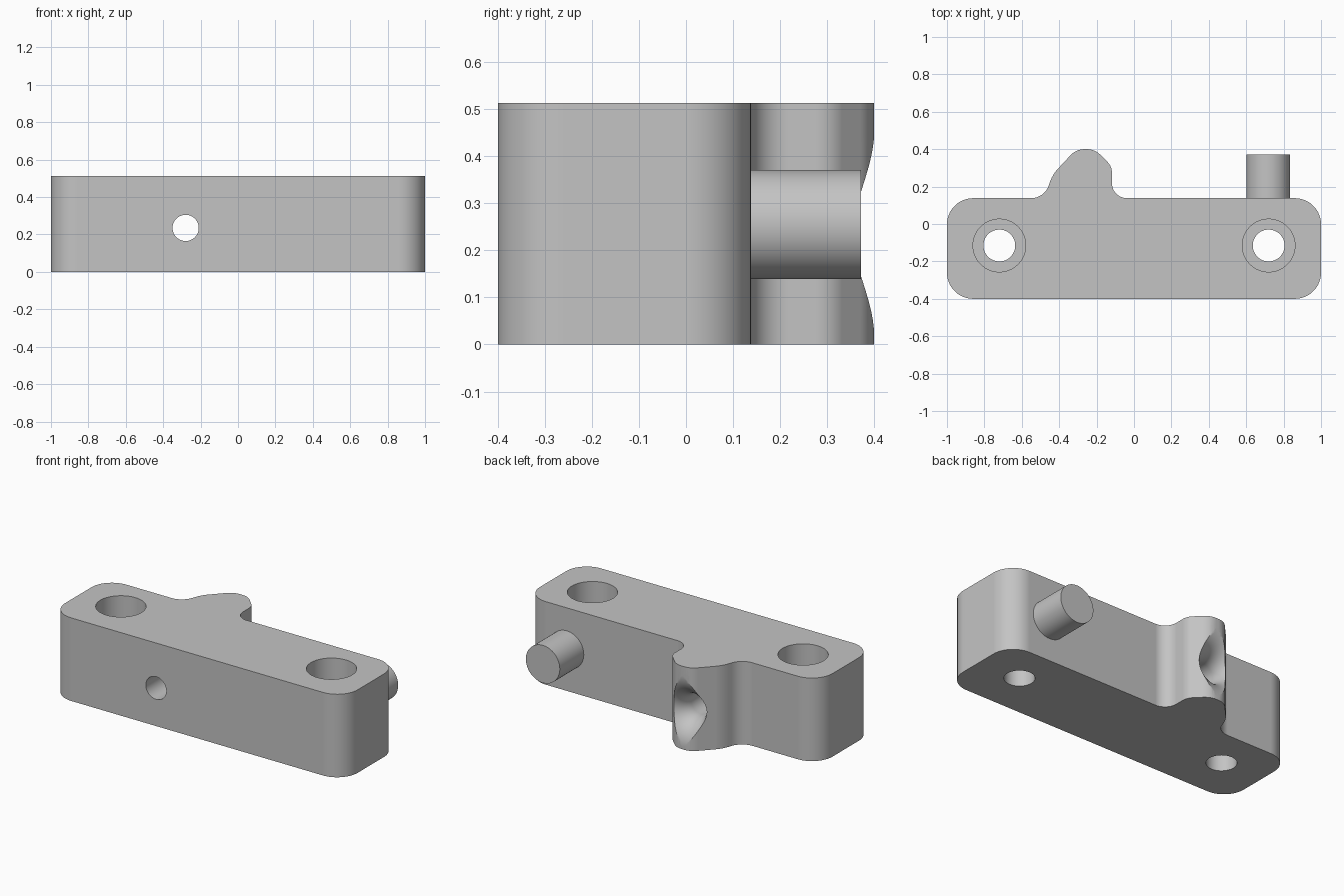
import bpy, bmesh, math
from mathutils import Matrix, Vector

cube = bpy.data.objects.get("Cube")
if cube:
    bpy.data.objects.remove(cube, do_unlink=True)

HEIGHT = 0.513
GREY = (0.55, 0.55, 0.55, 1)
grey = bpy.data.materials.new("plain_grey")
grey.use_nodes = True
grey.diffuse_color = GREY
shader = next(n for n in grey.node_tree.nodes if n.type == 'BSDF_PRINCIPLED')
shader.inputs["Base Color"].default_value = GREY


def make_object(name, bm):
    bmesh.ops.recalc_face_normals(bm, faces=bm.faces)
    mesh = bpy.data.meshes.new(name)
    bm.to_mesh(mesh)
    bm.free()
    mesh.materials.append(grey)
    ob = bpy.data.objects.new(name, mesh)
    bpy.context.collection.objects.link(ob)
    return ob


def rounded_outline(corners, steps=12):
    """Replace each (x, y, radius) corner with a tangent arc."""
    pts = []
    for i, (x, y, r) in enumerate(corners):
        p = Vector((x, y))
        a = (Vector(corners[i - 1][:2]) - p).normalized()
        b = (Vector(corners[(i + 1) % len(corners)][:2]) - p).normalized()
        half = a.angle(b) / 2
        centre = p + (a + b).normalized() * r / math.sin(half)
        start = p + a * r / math.tan(half) - centre
        end = p + b * r / math.tan(half) - centre
        turn = math.atan2(start.x * end.y - start.y * end.x, start.dot(end))
        for k in range(steps + 1):
            pts.append(centre + Matrix.Rotation(turn * k / steps, 2) @ start)
    return pts


def lathe(name, profile, place, sides=64):
    """Spin (radius, height) points into a capped solid."""
    bm = bmesh.new()
    rings = []
    for r, h in profile:
        rings.append([bm.verts.new((r * math.cos(math.tau * k / sides),
                                    r * math.sin(math.tau * k / sides), h))
                      for k in range(sides)])
    for lo, hi in zip(rings, rings[1:]):
        for k in range(sides):
            n = (k + 1) % sides
            bm.faces.new((lo[k], lo[n], hi[n], hi[k]))
    bm.faces.new(rings[0][::-1])
    bm.faces.new(rings[-1])
    bm.transform(place)
    return make_object(name, bm)


def along_y(x, z):
    return Matrix.Translation((x, 0, z)) @ Matrix.Rotation(-math.pi / 2, 4, 'X')


def finish(ob):
    bpy.ops.object.select_all(action='DESELECT')
    ob.select_set(True)
    bpy.context.view_layer.objects.active = ob
    for mod in list(ob.modifiers):
        bpy.ops.object.modifier_apply(modifier=mod.name)
    bpy.ops.object.shade_smooth_by_angle(angle=math.radians(30))
    ob.modifiers.new("even_normals", 'WEIGHTED_NORMAL').keep_sharp = True


# Block with a rounded lobe on its back
BACK = 0.138
outline = rounded_outline([
    (-1, -0.4, 0.14), (1, -0.4, 0.14), (1, BACK, 0.14),
    (-0.118, BACK, 0.08), (-0.118, 0.308, 0.08),
    (-0.21, 0.4, 0.1), (-0.309, 0.4, 0.1),
    (-0.435, 0.265, 0.2), (-0.48, BACK, 0.1),
    (-1, BACK, 0.14)])
bm = bmesh.new()
base = bm.faces.new([bm.verts.new((p.x, p.y, 0)) for p in outline])
top = bmesh.ops.extrude_face_region(bm, geom=[base])["geom"]
bmesh.ops.translate(bm, vec=(0, 0, HEIGHT),
                    verts=[v for v in top if isinstance(v, bmesh.types.BMVert)])
block = make_object("mounting_block", bm)

# Counterbored bolt holes
BORE_FLOOR = HEIGHT - 0.25
cutters = []
for side in (-1, 1):
    cutters.append(lathe("bolt_hole_cutter",
                         [(0.085, -0.1), (0.085, BORE_FLOOR),
                          (0.141, BORE_FLOOR), (0.141, HEIGHT + 0.1)],
                         Matrix.Translation((0.72 * side, -0.115, 0))))

# Cross hole that flares out at the lobe
HOLE, FLARE = 0.07, 0.15
flare = [(HOLE, -0.6)]
for k in range(17):
    a = math.pi / 2 * k / 16
    flare.append((HOLE + FLARE * (1 - math.cos(a)), 0.25 + FLARE * math.sin(a)))
flare.append((HOLE + FLARE, 0.5))
cutters.append(lathe("flared_hole_cutter", flare, along_y(-0.28, 0.235)))

for cutter in cutters:
    cutter.hide_render = True
    cut = block.modifiers.new("cut", 'BOOLEAN')
    cut.operation = 'DIFFERENCE'
    cut.solver = 'EXACT'
    cut.object = cutter
finish(block)
for cutter in cutters:
    bpy.data.objects.remove(cutter, do_unlink=True)

# Round locating pin on the back
pin = lathe("locating_pin", [(0.116, BACK - 0.02), (0.116, 0.372)],
            along_y(0.718, 0.255))
finish(pin)
